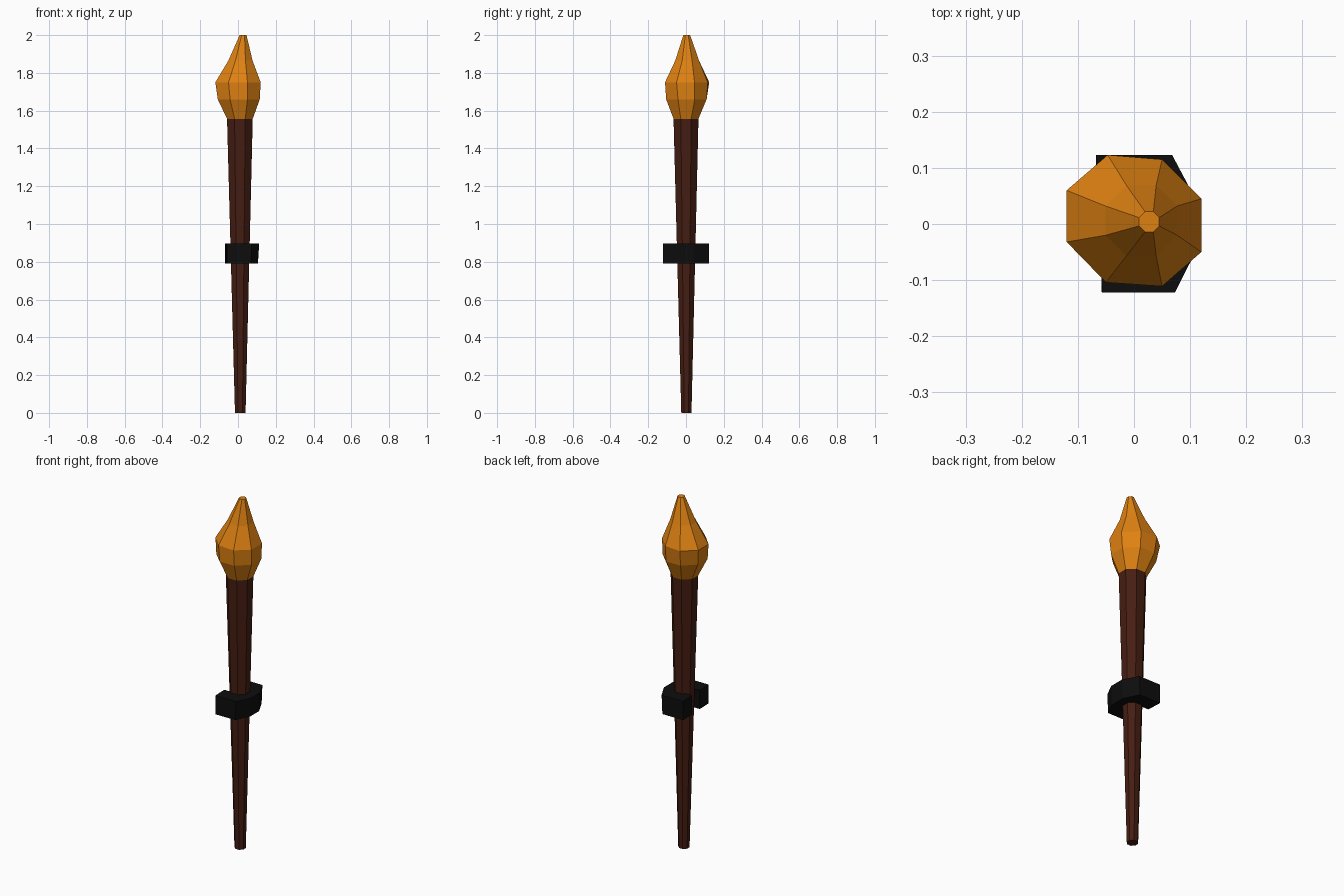
import bpy, bmesh
from math import cos, sin, pi

if "Cube" in bpy.data.objects:
    bpy.data.objects.remove(bpy.data.objects["Cube"])


def material(name, rgb):
    m = bpy.data.materials.new(name)
    m.diffuse_color = (*rgb, 1)
    m.use_nodes = True
    m.node_tree.nodes["Principled BSDF"].inputs["Base Color"].default_value = m.diffuse_color
    return m


def octagon(cx, cy, rx, ry, z):
    # flats face the axes; rx and ry are the half widths across flats
    k = 1 / cos(pi / 8)
    angles = [pi / 8 + i * pi / 4 for i in range(8)]
    return [(cx + rx * k * cos(a), cy + ry * k * sin(a), z) for a in angles]


def loft(name, rings, mat):
    bm = bmesh.new()
    loops = [[bm.verts.new(p) for p in ring] for ring in rings]
    n = len(loops[0])
    for a, b in zip(loops, loops[1:]):
        for i in range(n):
            j = (i + 1) % n
            bm.faces.new((a[i], a[j], b[j], b[i]))
    bm.faces.new(loops[0][::-1])
    bm.faces.new(loops[-1])
    bmesh.ops.recalc_face_normals(bm, faces=bm.faces)
    mesh = bpy.data.meshes.new(name)
    bm.to_mesh(mesh)
    bm.free()
    mesh.materials.append(mat)
    ob = bpy.data.objects.new(name, mesh)
    bpy.context.collection.objects.link(ob)
    return ob


wood = material("dark_wood", (0.06, 0.013, 0.006))
fire = material("flame_orange", (0.73, 0.22, 0.006))
iron = material("black_iron", (0.004, 0.004, 0.004))

# Tapered shaft
loft("shaft", [octagon(0.012, 0.002, 0.028, 0.027, 0),
               octagon(0.010, 0, 0.068, 0.066, 1.557)], wood)

# Flame, with a slightly uneven widest ring
widest = [(0.12, 0.045), (0.05, 0.115), (-0.047, 0.123), (-0.12, 0.06),
          (-0.12, -0.032), (-0.05, -0.104), (0.05, -0.111), (0.12, -0.05)]
loft("flame", [octagon(0.010, 0, 0.068, 0.066, 1.557),
               octagon(0.004, 0.002, 0.111, 0.107, 1.66),
               [(x, y, 1.75) for x, y in widest],
               octagon(0.013, 0.006, 0.064, 0.063, 1.865),
               octagon(0.027, 0.004, 0.018, 0.018, 2.0)], fire)

# C-shaped wall clasp, open towards -x
clasp = [(-0.057, -0.122), (0.073, -0.122), (0.112, -0.045), (0.112, 0.04),
         (0.068, 0.123), (-0.068, 0.123), (-0.064, 0.036), (0.03, 0.036),
         (0.045, 0.015), (0.045, -0.018), (0.03, -0.038), (-0.06, -0.038)]
loft("clasp", [[(-0.07 + (x + 0.07) * 0.965, y, 0.79) for x, y in clasp],
               [(x, y, 0.897) for x, y in clasp]], iron)
